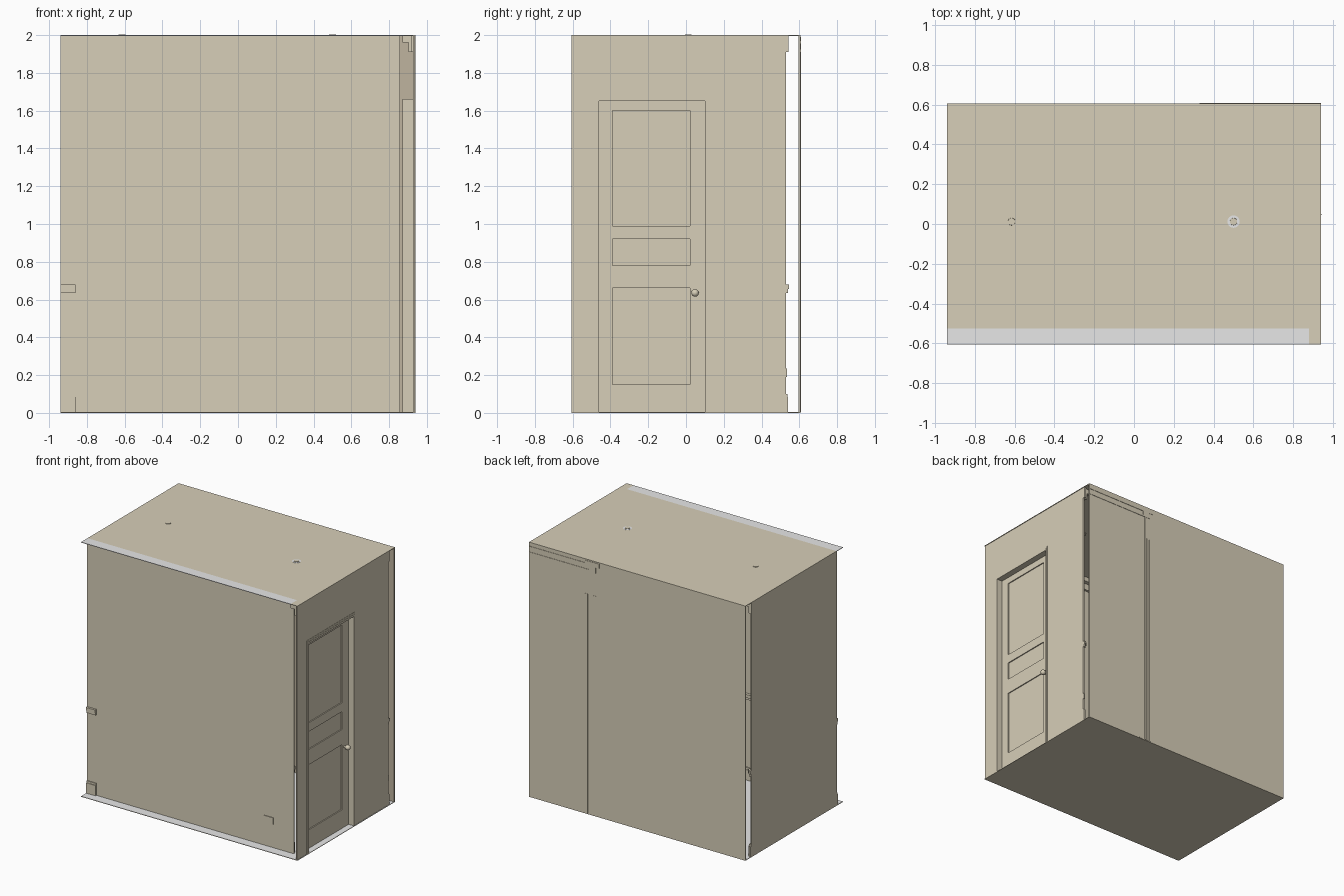
import bpy, bmesh, math
from mathutils import Matrix

if "Cube" in bpy.data.objects:
    bpy.data.objects.remove(bpy.data.objects["Cube"])


def material(name, rgb):
    m = bpy.data.materials.new(name)
    m.diffuse_color = (*rgb, 1)
    m.use_nodes = True
    m.node_tree.nodes["Principled BSDF"].inputs["Base Color"].default_value = m.diffuse_color
    return m


BEIGE = material("warm_beige", (0.68, 0.62, 0.48))
SHADE = material("inner_wall_taupe", (0.52, 0.455, 0.345))
GREY = material("light_grey", (0.8, 0.8, 0.8))


def finish(name, bm, mats):
    me = bpy.data.meshes.new(name)
    bm.to_mesh(me)
    bm.free()
    for m in mats:
        me.materials.append(m)
    ob = bpy.data.objects.new(name, me)
    bpy.context.collection.objects.link(ob)
    return ob


def boxes(name, spans, mats=(BEIGE,), rule=None):
    """One object from several (x0,x1,y0,y1,z0,z1) boxes; rule picks a material by normal."""
    bm = bmesh.new()
    for x0, x1, y0, y1, z0, z1 in spans:
        M = Matrix.Translation(((x0 + x1) / 2, (y0 + y1) / 2, (z0 + z1) / 2)) @ \
            Matrix.Diagonal((x1 - x0, y1 - y0, z1 - z0, 1))
        bmesh.ops.create_cube(bm, size=1, matrix=M)
    bm.normal_update()
    if rule:
        for f in bm.faces:
            f.material_index = rule(f.normal)
    return finish(name, bm, mats)


X, Y, T = 0.94, 0.605, 0.01
YF, YB = -0.53, 0.53            # front wall face, back end of the side walls
DY0, DY1, DZ = -0.46, 0.10, 1.65  # doorway

# Floor and ceiling slabs
boxes("floor", [(-X, X, -Y, Y, 0, 0.004)], (BEIGE, GREY), lambda n: 1 if n.z > 0.5 else 0)
boxes("ceiling", [(-X, X, YF + 0.005, Y, 1.996, 2), (0.88, X, -Y, YF + 0.005, 1.996, 2)])
boxes("ceiling_front_strip", [(-X, 0.88, -Y, YF + 0.005, 1.996, 2)], (GREY,))

# Walls, leaving narrow open slots at the corners
boxes("front_wall", [(-X, 0.857, YF, YF + T, 0.004, 1.996)])
boxes("left_wall", [(-X, -X + T, YF, YB, 0.004, 1.996)])
boxes("back_wall", [(-X, X, Y - T, Y, 0.004, 1.996)], (BEIGE, SHADE),
      lambda n: 1 if n.y < -0.5 else 0)
XR = 0.936
boxes("right_wall", [(XR - T, XR, -Y, DY0, 0.004, 1.996), (XR - T, XR, DY1, YB, 0.004, 1.996),
                     (XR - T, XR, DY0, DY1, DZ, 1.996)])

# Door lining and stepped casing
D = 0.045
boxes("door_lining", [(XR - D - 0.02, XR, DY0 - 0.012, DY0, 0.004, DZ + 0.012),
                      (XR - D - 0.02, XR, DY1, DY1 + 0.008, 0.004, DZ + 0.012),
                      (XR - D - 0.02, XR, DY0, DY1, DZ, DZ + 0.012)])
for name, grow, out in (("outer_casing", 0.025, 0.002), ("inner_casing", 0.013, 0.004)):
    a, b, t = DY0 - grow, DY1 + grow * 0.6, DZ + grow * 1.2
    boxes(name, [(XR - 0.002, XR + out, a, DY0, 0.004, t), (XR - 0.002, XR + out, DY1, b, 0.004, t),
                 (XR - 0.002, XR + out, DY0, DY1, DZ, t)])

# Panelled door: back sheet with rails and stiles in front
xd = XR - D
P0, P1 = -0.39, 0.02
rails = [(0.004, 0.15), (0.66, 0.78), (0.92, 0.99), (1.60, DZ)]
door = [(xd - 0.02, xd - 0.008, DY0, DY1, 0.004, DZ),
        (xd - 0.01, xd, DY0, P0, 0.004, DZ), (xd - 0.01, xd, P1, DY1, 0.004, DZ)]
door += [(xd - 0.01, xd, P0, P1, z0, z1) for z0, z1 in rails]
boxes("door", door)

# Door knob with stem
bm = bmesh.new()
bmesh.ops.create_uvsphere(bm, u_segments=20, v_segments=12, radius=0.02,
                          matrix=Matrix.Translation((xd + 0.03, 0.048, 0.635)))
bmesh.ops.create_cone(bm, cap_ends=True, segments=16, radius1=0.009, radius2=0.009, depth=0.03,
                      matrix=Matrix.Translation((xd + 0.012, 0.048, 0.635)) @ Matrix.Rotation(math.pi / 2, 4, 'Y'))
for f in bm.faces:
    f.smooth = True
finish("door_knob", bm, (BEIGE,))

# Mouldings inside the room: (z0, z1, depth)
PROFILES = {"baseboard": [(0.004, 0.085, 0.015), (0.085, 0.10, 0.009)],
            "chair_rail": [(0.635, 0.655, 0.012), (0.655, 0.68, 0.022)],
            "crown": [(1.91, 1.96, 0.018), (1.96, 1.996, 0.05)]}
for name, steps in PROFILES.items():
    run = []
    for z0, z1, d in steps:
        run.append((-0.86, 0.85, YF + T, YF + T + d, z0, z1))
        run.append((-X + T, -X + T + d, YF + T, YB, z0, z1))
        if name == "crown":
            run.append((0.92 - d, 0.92, -0.59, YB, z0, z1))
        else:
            run.append((XR - T - d, XR - T, DY1 + 0.015, YB, z0, z1))
    boxes(name, run)

# Moulding ends that stand just outside the wall ends
ends = []
for z0, z1, d in PROFILES["baseboard"] + PROFILES["chair_rail"]:
    d *= 0.75
    ends.append((-X, -0.86, YF - d, YF, z0, z1))
    ends.append((-X, -0.925, YB, YB + d, z0, z1))
    ends.append((XR - 0.015, XR, YB, YB + d, z0, z1))
ends.append((XR - 0.015, XR, YB, YB + 0.012, 1.91, 1.996))
boxes("moulding_ends", ends)

# Outlet plates
boxes("outlet_plates", [(0.60, 0.68, YF - 0.005, YF, 0.19, 0.24),
                        (XR - 0.012, XR, YB, YB + 0.006, 0.19, 0.235)])

# Thin trim showing on the back of the room
trim = [(x - 0.006, x + 0.006, Y, Y + 0.003, 0.004, 1.73) for x in (0.355, 0.38, 0.435, 0.455)]
trim += [(0.396, 0.404, Y, Y + 0.003, 0.004, 1.99),
         (0.42, X, Y, Y + 0.003, 1.91, 1.925), (0.42, X, Y, Y + 0.003, 1.955, 1.97),
         (0.33, 0.45, Y, Y + 0.003, 1.955, 1.99), (0.36, 0.42, Y, Y + 0.003, 1.91, 1.955)]
boxes("back_trim", trim)

# Round ceiling fittings
for name, x in (("left_ceiling_fitting", -0.615), ("right_ceiling_fitting", 0.50)):
    bm = bmesh.new()
    bmesh.ops.create_cone(bm, cap_ends=True, segments=24, radius1=0.021, radius2=0.018, depth=0.02,
                          matrix=Matrix.Translation((x, 0.012, 1.994)))
    finish(name, bm, (BEIGE,))

# Grey ring around the right fitting
bm = bmesh.new()
bmesh.ops.create_cone(bm, cap_ends=True, segments=32, radius1=0.031, radius2=0.031, depth=0.002,
                      matrix=Matrix.Translation((0.50, 0.012, 2.0)))
finish("fitting_ring", bm, (GREY,))
